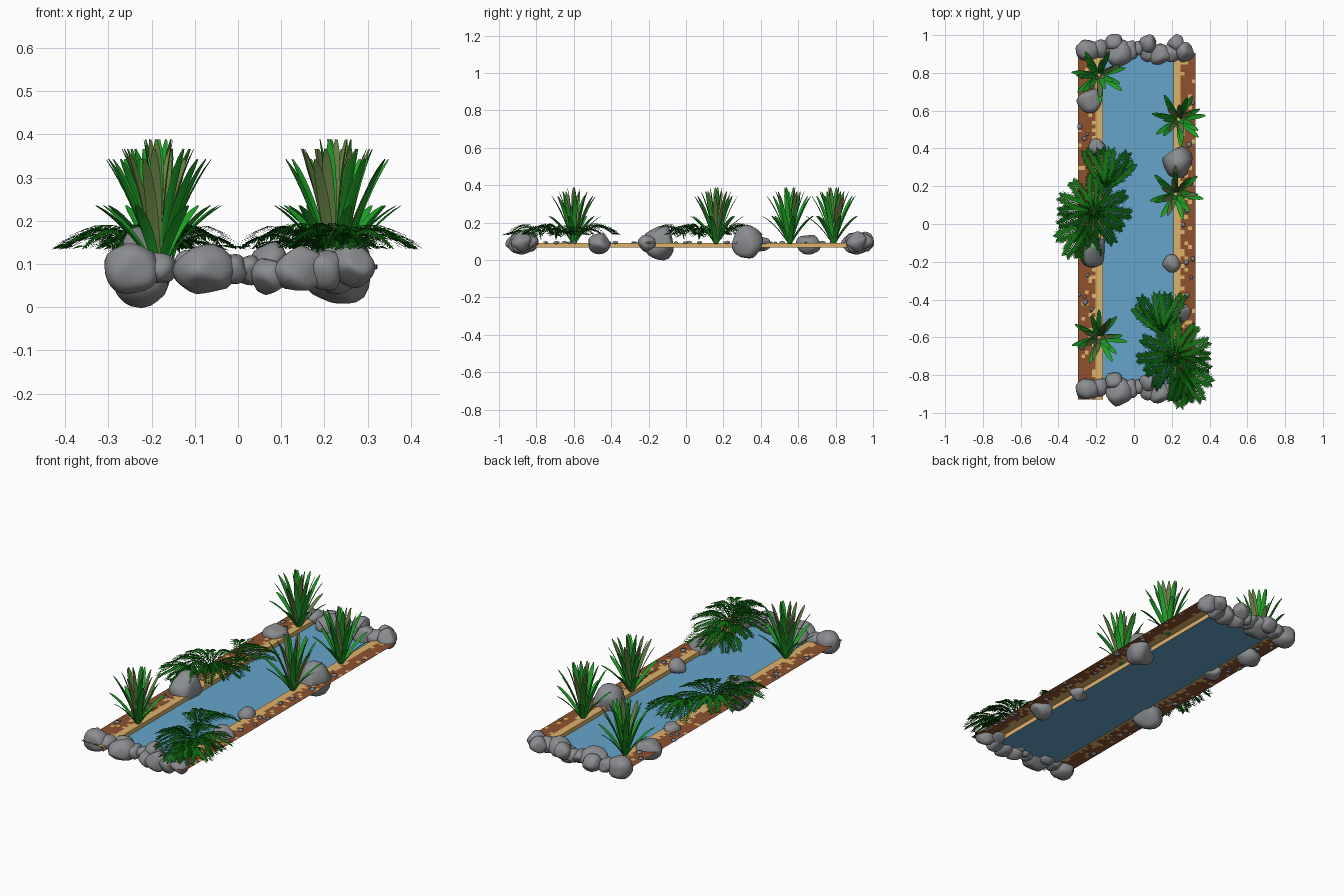
import bpy, bmesh, math, random
from mathutils import Vector, noise

if "Cube" in bpy.data.objects:
    bpy.data.objects.remove(bpy.data.objects["Cube"])

random.seed(7)


def material(name, srgb):
    m = bpy.data.materials.new(name)
    lin = [((c / 255 + 0.055) / 1.055) ** 2.4 if c > 10 else c / 255 / 12.92 for c in srgb]
    m.diffuse_color = (*lin, 1)
    m.use_nodes = True
    m.node_tree.nodes["Principled BSDF"].inputs["Base Color"].default_value = m.diffuse_color
    return m


SOIL = material("soil brown", (142, 82, 47))
SAND = material("sand tan", (222, 178, 106))
WATER = material("water blue", (101, 165, 202))
STONE = material("stone grey", (139, 141, 144))
PEBBLE = material("pebble grey", (124, 130, 140))
FERN = material("fern dark green", (6, 80, 8))
FERN2 = material("fern mid green", (18, 112, 18))
LEAF = material("leaf green", (32, 164, 40))
OLIVE = material("leaf olive", (100, 126, 66))


def make(name, verts, faces, mats, idx=None, smooth=False):
    me = bpy.data.meshes.new(name)
    me.from_pydata([tuple(v) for v in verts], [], faces)
    for m in mats:
        me.materials.append(m)
    for i, p in enumerate(me.polygons):
        p.use_smooth = smooth
        if idx:
            p.material_index = idx[i]
    ob = bpy.data.objects.new(name, me)
    bpy.context.collection.objects.link(ob)
    return ob


# Water sheet and banks: flat soil with scattered sand cells and a low inner wall
Y0, Y1, TOP, LOW = -0.93, 0.905, 0.092, 0.068
XL, XR = -0.165, 0.208
make("water", [(XL, Y0 + .03, LOW + .002), (XR, Y0 + .03, LOW + .002),
               (XR, Y1 - .01, LOW + .002), (XL, Y1 - .01, LOW + .002)], [(0, 1, 2, 3)], [WATER])


def bank(name, inner, outer, chances):
    n, rows = len(chances), 92
    verts, faces, idx = [], [], []
    for j in range(rows + 1):
        y = Y0 + (Y1 - Y0) * j / rows
        verts.append((inner, y, LOW))
        verts += [(inner + (outer - inner) * i / n, y, TOP) for i in range(n + 1)]
    w = n + 2
    for j in range(rows):
        for i in range(n + 1):
            a = j * w + i
            f = (a, a + 1, a + w + 1, a + w)
            faces.append(f if outer > inner else f[::-1])
            idx.append(1 if i == 0 or random.random() < chances[i - 1] else 0)
    make(name, verts, faces, [SOIL, SAND], idx)


bank("left_bank", XL, -0.297, [1, 1, .4, .16, .1, .06, .04])
bank("right_bank", XR, 0.326, [1, 1, .3, .14, .1, .06])


# Boulders: spheres with flattened sides and gentle lumps
def boulder_mesh(center, radii, seed, detail=3):
    rnd = random.Random(seed)
    bm = bmesh.new()
    bmesh.ops.create_icosphere(bm, subdivisions=detail, radius=1)
    planes = [(Vector([rnd.gauss(0, 1) for _ in range(3)]).normalized(), rnd.uniform(.72, .92))
              for _ in range(9)]
    for v in bm.verts:
        p = v.co * (1.04 + .12 * noise.noise(v.co * 1.2 + Vector((seed * 3.1, 0, 0))))
        for n, d in planes:
            e = p.dot(n) - d
            if e > 0:
                p = p - n * e * .8
        v.co = Vector([c + q * r for c, q, r in zip(center, p, radii)])
    verts = [v.co.copy() for v in bm.verts]
    faces = [[v.index for v in f.verts] for f in bm.faces]
    bm.free()
    return verts, faces


def boulder(name, center, radii, seed):
    make(name, *boulder_mesh(center, radii, seed), [STONE], smooth=True)


# End rows: x, y offset, z, radii
ROW = [(-.245, 0, .09, .062, .066, .058), (-.18, .012, .088, .042, .052, .037),
       (-.105, .04, .09, .047, .048, .045), (-.075, -.02, .086, .072, .074, .058),
       (-.015, .0, .09, .042, .05, .038), (.025, .01, .085, .038, .038, .034),
       (.075, .036, .105, .045, .05, .045), (.075, -.01, .072, .045, .05, .045),
       (.14, -.025, .088, .06, .056, .054), (.20, -.01, .085, .05, .052, .045),
       (.222, .036, .10, .045, .049, .042), (.265, -.01, .098, .05, .055, .05)]
for end, yc in (("back", .921), ("front", -.872)):
    for k, (x, dy, z, a, b, c) in enumerate(ROW):
        boulder(f"{end}_rock_{k + 1}", (x, yc + dy, z), (a, b, c), k + 1)

# Bank boulders
for k, (x, y, z, a, b, c) in enumerate([
        (-.237, .655, .085, .066, .064, .055), (-.197, .405, .085, .045, .047, .042),
        (-.218, -.14, .092, .076, .088, .09), (.235, .325, .092, .08, .085, .09),
        (.2, -.21, .088, .046, .047, .045), (.238, -.465, .085, .062, .062, .055)]):
    boulder(f"bank_rock_{k + 1}", (x, y, z), (a, b, c), 30 + k)

# Small pebbles scattered over the soil
pv, pf = [], []
for k in range(34):
    x = random.uniform(-.29, -.22) if k % 2 else random.uniform(.26, .318)
    r = random.uniform(.009, .018)
    v, f = boulder_mesh((x, random.uniform(-.8, .82), TOP + .001), (r, r * 1.1, r * .6), 60 + k, 1)
    pf += [[i + len(pv) for i in q] for q in f]
    pv += v
make("pebbles", pv, pf, [PEBBLE], smooth=True)


# Spiky plants: tiers of folded, blunt strap leaves
def spiky_plant(name, x, y, seed):
    rnd = random.Random(seed)
    verts, faces, idx = [], [], []
    turn = rnd.uniform(0, 1)
    # count, middle (r, z), tip (r, z), half width, chance of olive
    tiers = [(7, (.07, .185), (.152, .235), .0125, .05), (7, (.055, .24), (.127, .342), .0125, .4),
             (7, (.035, .26), (.085, .366), .012, .55), (4, (.012, .26), (.035, .388), .012, .6)]
    for t, (n, mid, tip, half, olive) in enumerate(tiers):
        for k in range(n):
            ang = turn + math.tau * (k + .16 * t) / n + rnd.uniform(-.12, .12)
            s = rnd.uniform(.92, 1.0)
            d = Vector((math.cos(ang), math.sin(ang), 0))
            side = Vector((-d.y, d.x, 0))
            start, steps, col = len(verts), 9, int(rnd.random() < olive)
            for i in range(steps + 1):
                u = i / steps
                r = .008 * (1 - u) ** 2 + 2 * u * (1 - u) * mid[0] + u * u * tip[0] * s
                z = .085 * (1 - u) ** 2 + 2 * u * (1 - u) * mid[1] + u * u * tip[1]
                w = half * (.7 + .4 * math.sin(math.pi * u)) * min(1, 5 * (1 - u) + .35)
                c = Vector((x, y, z)) + d * r
                fold = Vector((0, 0, .2 * w)) - d * .2 * w
                verts += [c - side * w + fold, c, c + side * w + fold]
            for i in range(steps):
                for j in (0, 1):
                    a = start + i * 3 + j
                    faces.append((a, a + 1, a + 4, a + 3))
                    idx.append(col)
    make(name, verts, faces, [LEAF, OLIVE], idx, True)


for k, (x, y) in enumerate([(-.185, .79), (.235, .555), (.22, .16), (-.185, -.6)]):
    spiky_plant(f"spiky_plant_{k + 1}", x, y, 3 + k)


# Ferns: low arching fronds lined with leaflets, mirrored to the other bank
def fern(name, sx, dy):
    rnd = random.Random(21)
    verts, faces, idx = [], [], []
    # base x, base y, heading in degrees, length
    fronds = [(-.215, .07, a, .195) for a in range(0, 360, 30)]
    fronds += [(-.15, .19, a, .215) for a in (45, 64, 80, 97, 118)]
    fronds += [(-.255, -.01, a, .185) for a in (205, 232, 250, 268, 290)]
    for bx, by, deg, length in fronds:
        a = math.radians(deg + rnd.uniform(-8, 8))
        L, h = length * rnd.uniform(.88, 1.06), rnd.uniform(.03, .075)
        d, s = Vector((math.cos(a), math.sin(a), 0)), Vector((-math.sin(a), math.cos(a), 0))
        col, n = int(rnd.random() < .4), 20

        def point(u):
            q = max(u, 0) ** .65
            return Vector((bx, by, .11 + .025 * u + 4 * h * q * (1 - q))) + d * L * u
        for i in range(n):
            u = (i + 1) / n
            p, q = point(u - 1 / n), point(u)
            b = len(verts)  # stem piece
            verts += [p - s * .002, q - s * .002, q + s * .002, p + s * .002]
            faces.append((b, b + 3, b + 2, b + 1))
            idx.append(1)
            if u < .1:
                continue
            ll = .068 * (math.sin(math.pi * min(1, .15 + u * .75)) ** .6) * rnd.uniform(.85, 1.1)
            for sign in (-1, 1):
                out = (s * sign * .62 + d * .78).normalized()
                across = (d * .62 - s * sign * .78).normalized() * .005
                m = p + out * ll * .4 + Vector((0, 0, .002))
                b = len(verts)
                verts += [p, m + across, p + out * ll - Vector((0, 0, .2 * ll)), m - across]
                quad = (b, b + 1, b + 2, b + 3)
                faces.append(quad if sign < 0 else quad[::-1])
                idx.append(col)
    verts = [Vector((v.x * sx, v.y + dy, v.z)) for v in verts]
    faces = faces if sx > 0 else [f[::-1] for f in faces]
    make(name, verts, faces, [FERN, FERN2], idx)


fern("left_fern", 1, 0)
fern("right_fern", -1, -.765)
